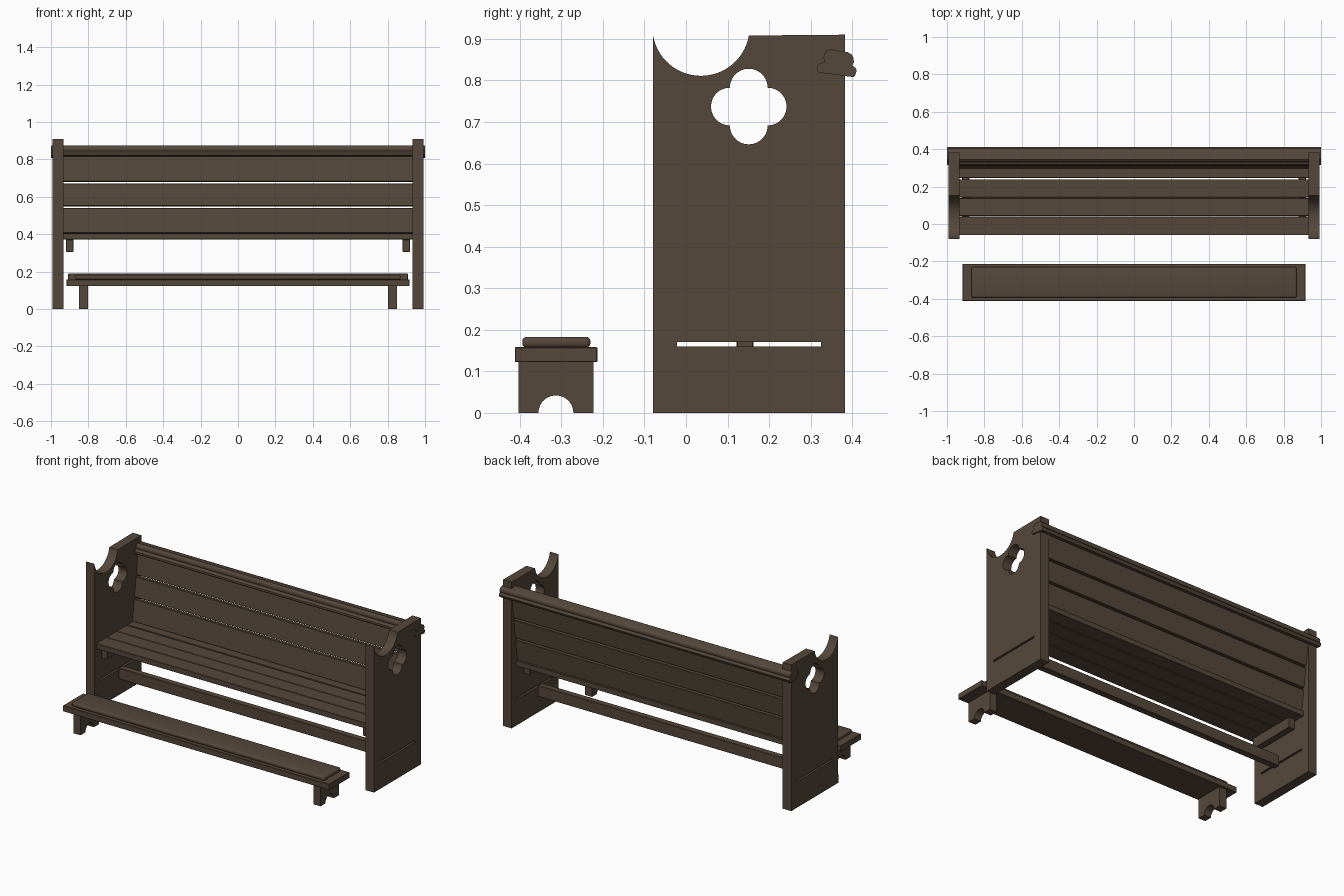
import bpy, bmesh
from math import cos, sin, tan, pi, radians, atan2
from mathutils import Matrix

cube = bpy.data.objects.get("Cube")
if cube:
    bpy.data.objects.remove(cube, do_unlink=True)

wood = bpy.data.materials.new("dark brown wood")
wood.use_nodes = True
COLOUR = (0.090, 0.064, 0.044, 1)
wood.diffuse_color = COLOUR
wood.node_tree.nodes["Principled BSDF"].inputs["Base Color"].default_value = COLOUR


def finish(name, mesh):
    """Link a mesh as a named wooden part with sharp edges kept."""
    mesh.materials.clear()
    mesh.materials.append(wood)
    obj = bpy.data.objects.new(name, mesh)
    bpy.context.collection.objects.link(obj)
    bpy.ops.object.select_all(action='DESELECT')
    obj.select_set(True)
    bpy.context.view_layer.objects.active = obj
    bpy.ops.object.shade_smooth_by_angle(angle=radians(35))
    return obj


def board(name, x, y, z, bevel=0.002, segments=1, lean=0):
    """Box between (min, max) pairs, with eased edges, leaning about x."""
    bm = bmesh.new()
    bmesh.ops.create_cube(bm, size=1)
    bmesh.ops.scale(bm, vec=[b - a for a, b in (x, y, z)], verts=bm.verts)
    bmesh.ops.bevel(bm, geom=bm.edges[:], offset=bevel, segments=segments,
                    profile=0.5, affect='EDGES')
    centre = [(a + b) / 2 for a, b in (x, y, z)]
    bm.transform(Matrix.Translation(centre) @ Matrix.Rotation(-lean, 4, 'X'))
    mesh = bpy.data.meshes.new(name)
    bm.to_mesh(mesh)
    bm.free()
    return finish(name, mesh)


def plate(name, loops, x0, x1):
    """Extrude closed (y, z) outlines along x; inner loops become holes."""
    curve = bpy.data.curves.new(name + "_outline", 'CURVE')
    curve.dimensions = '2D'
    curve.fill_mode = 'BOTH'
    curve.extrude = (x1 - x0) / 2
    for loop in loops:
        spline = curve.splines.new('POLY')
        spline.points.add(len(loop) - 1)
        for point, (y, z) in zip(spline.points, loop):
            point.co = (y, z, 0, 1)
        spline.use_cyclic_u = True
    temp = bpy.data.objects.new(name + "_outline", curve)
    bpy.context.collection.objects.link(temp)
    bpy.context.view_layer.update()
    mesh = bpy.data.meshes.new_from_object(
        temp.evaluated_get(bpy.context.evaluated_depsgraph_get()))
    bpy.data.objects.remove(temp, do_unlink=True)
    stand = Matrix(((0, 0, 1, 0), (1, 0, 0, 0), (0, 1, 0, 0), (0, 0, 0, 1)))
    mesh.transform(Matrix.Translation(((x0 + x1) / 2, 0, 0)) @ stand)
    bm = bmesh.new()
    bm.from_mesh(mesh)
    bmesh.ops.remove_doubles(bm, verts=bm.verts, dist=0.0001)
    bmesh.ops.recalc_face_normals(bm, faces=bm.faces)
    bm.to_mesh(mesh)
    bm.free()
    return finish(name, mesh)


def arc(cy, cz, r, start, end, steps=20):
    return [(cy + r * cos(start + (end - start) * i / steps),
             cz + r * sin(start + (end - start) * i / steps))
            for i in range(steps + 1)]


# End panel outline: scooped front corner, four-lobed opening, long slot
tip = atan2(-0.02, 0.115)
panel = [(-0.08, 0), (0.382, 0), (0.382, 0.91)]
panel += arc(0.036, 0.928, 0.117, tip, -pi - tip, 28)
lobes = []
for k in range(4):
    a = k * pi / 2
    lobes += arc(0.151 + 0.0455 * cos(a), 0.737 + 0.0455 * sin(a), 0.0455,
                 a - pi / 2, a + pi / 2, 14)[:-1]
slot = [(-0.022, 0.16), (0.325, 0.16), (0.325, 0.171), (-0.022, 0.171)]

# Kneeler leg outline with arched foot
leg = [(-0.403, 0.123), (-0.403, 0)] + arc(-0.313, 0, 0.042, pi, 0)
leg += [(-0.222, 0), (-0.222, 0.123)]

# Parts that come in pairs
for side, s in (("left", 1), ("right", -1)):
    def span(a, b):
        return tuple(sorted((s * a, s * b)))
    plate(side + "_end_panel", [panel, lobes, slot], *span(0.933, 0.992))
    plate(side + "_kneeler_leg", [leg], *span(0.802, 0.85))
    board(side + "_seat_bearer", span(0.88, 0.92), (-0.03, 0.28), (0.306, 0.372))

# Seat boards, the last one running under the back
for i, y in enumerate(((-0.06, 0.039), (0.043, 0.139), (0.142, 0.239), (0.246, 0.338))):
    board(f"seat_board_{i + 1}", (-0.935, 0.935), y, (0.371, 0.405))

# Leaning back slats
LEAN = radians(7.5)
for i, (low, high) in enumerate(((0.405, 0.538), (0.549, 0.67), (0.681, 0.828))):
    y = 0.311 + tan(LEAN) * ((low + high) / 2 - 0.41)
    board(f"back_slat_{i + 1}", (-0.935, 0.935), (y - 0.015, y + 0.015),
          (low, high), lean=LEAN)

# Moulded top rail
rail = [(0.319, 0.819), (0.403, 0.808), (0.407, 0.812), (0.411, 0.824),
        (0.408, 0.830), (0.400, 0.836), (0.404, 0.844), (0.403, 0.854),
        (0.398, 0.863), (0.389, 0.868), (0.346, 0.875), (0.338, 0.871),
        (0.332, 0.862), (0.331, 0.854), (0.334, 0.844), (0.322, 0.841),
        (0.316, 0.835), (0.315, 0.824)]
plate("top_rail", [rail], -1, 1)

# Stretcher under the seat
board("stretcher", (-0.908, 0.908), (0.122, 0.162), (0.122, 0.19))

# Kneeler top and cushion
board("kneeler_board", (-0.917, 0.917), (-0.412, -0.213), (0.122, 0.158))
board("kneeler_pad", (-0.87, 0.87), (-0.394, -0.23), (0.157, 0.183),
      bevel=0.01, segments=3)
